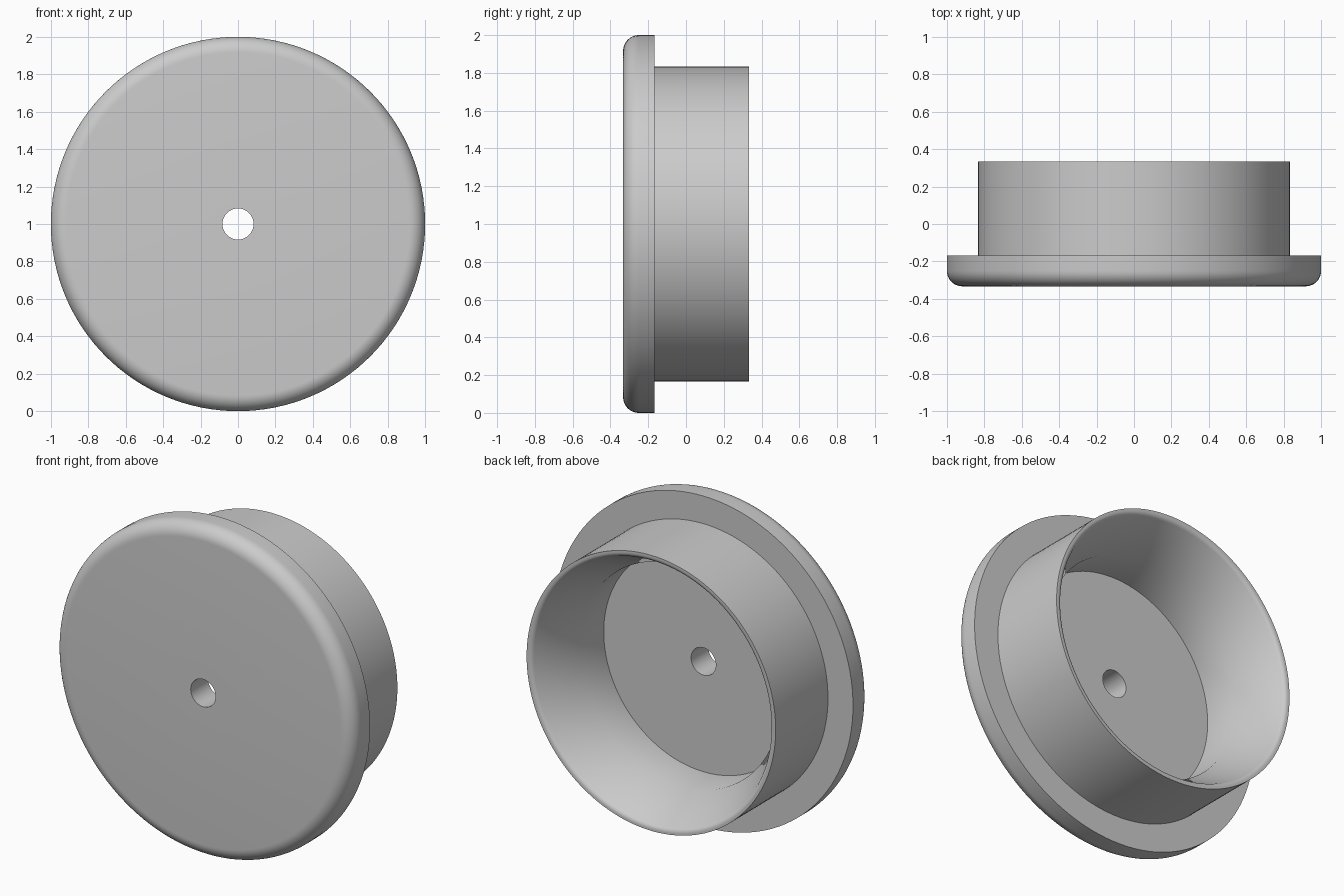
import bpy
import bmesh
import math

SEGMENTS = 128

if "Cube" in bpy.data.objects:
    bpy.data.objects.remove(bpy.data.objects["Cube"], do_unlink=True)

# Single grey material
grey = bpy.data.materials.new("light grey")
grey.use_nodes = True
grey.diffuse_color = (0.6, 0.6, 0.6, 1)
grey.node_tree.nodes["Principled BSDF"].inputs["Base Color"].default_value = (0.6, 0.6, 0.6, 1)


def arc(radius, depth, size, start, end, steps):
    """Points of a rounded corner in the (radius, y) plane."""
    angles = [math.radians(start + (end - start) * i / steps) for i in range(steps + 1)]
    return [(radius + size * math.cos(a), depth + size * math.sin(a)) for a in angles]


def lathe(name, profile):
    """Spin a closed (radius, y) profile around the y axis at z = 1."""
    bm = bmesh.new()
    rings = []
    for i in range(SEGMENTS):
        a = 2 * math.pi * i / SEGMENTS
        rings.append([bm.verts.new((r * math.cos(a), y, 1 + r * math.sin(a))) for r, y in profile])
    count = len(profile)
    for i in range(SEGMENTS):
        ring, following = rings[i], rings[(i + 1) % SEGMENTS]
        for j in range(count):
            k = (j + 1) % count
            bm.faces.new((ring[j], ring[k], following[k], following[j]))
    bmesh.ops.recalc_face_normals(bm, faces=bm.faces)
    mesh = bpy.data.meshes.new(name)
    bm.to_mesh(mesh)
    bm.free()
    mesh.materials.append(grey)
    obj = bpy.data.objects.new(name, mesh)
    bpy.context.collection.objects.link(obj)
    bpy.ops.object.select_all(action="DESELECT")
    obj.select_set(True)
    bpy.context.view_layer.objects.active = obj
    bpy.ops.object.shade_smooth_by_angle(angle=math.radians(32))
    return obj


# Flanged cap: holed disc with rounded front edge, and a hollow sleeve behind
profile = [(0.083, -0.167), (0.083, -0.333)]            # centre hole
profile += arc(0.917, -0.25, 0.083, -90, 0, 10)         # rounded front edge
profile += [(1.0, -0.167), (0.833, -0.167)]             # back of flange
profile += [(0.833, 0.333)]                             # sleeve outside
profile += arc(0.822, 0.303, 0.03, 90, 152, 5)          # rounded lip
profile += [(0.667, 0.06), (0.667, -0.167)]             # flared, then straight bore
lathe("flanged_cap", profile)
